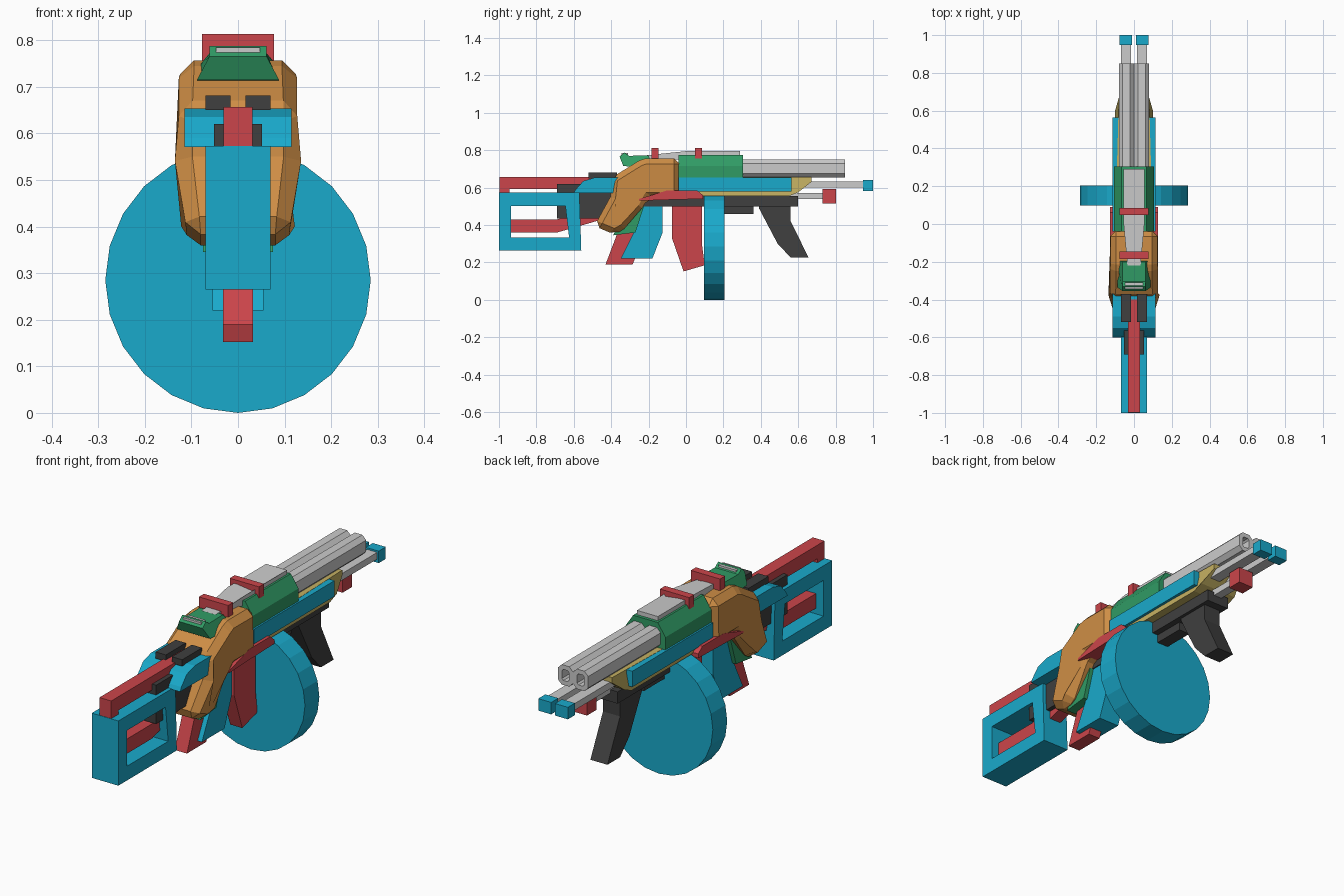
import bpy, bmesh, math
from mathutils import Vector

if "Cube" in bpy.data.objects:
    bpy.data.objects.remove(bpy.data.objects["Cube"])

COL = {'cyan': (.01, .40, .60), 'red': (.60, .06, .07), 'orange': (.62, .27, .06),
       'green': (.03, .33, .13), 'yellow': (.55, .43, .12), 'dark': (.05, .05, .05)}
MATS = {}
for k, c in COL.items():
    MATS[k] = bpy.data.materials.new(k)
    MATS[k].diffuse_color = (*c, 1)


def finish(name, bm, col=None, bevel=0):
    bmesh.ops.recalc_face_normals(bm, faces=bm.faces)
    me = bpy.data.meshes.new(name)
    bm.to_mesh(me)
    bm.free()
    ob = bpy.data.objects.new(name, me)
    bpy.context.collection.objects.link(ob)
    if col:
        me.materials.append(MATS[col])
    if bevel:
        m = ob.modifiers.new('bevel', 'BEVEL')
        m.width, m.segments, m.limit_method = bevel, 1, 'ANGLE'
    return ob


def extrude(bm, vec):
    r = bmesh.ops.extrude_face_region(bm, geom=bm.faces[:])
    bmesh.ops.translate(bm, vec=vec, verts=[v for v in r['geom'] if isinstance(v, bmesh.types.BMVert)])


def side(name, pts, half, col=None, bevel=0, cx=0, shape=None):
    """Side profile (y, z) given thickness across x; shape(y, z) scales the width."""
    bm = bmesh.new()
    bm.faces.new([bm.verts.new((-half, y, z)) for y, z in pts])
    extrude(bm, Vector((2 * half, 0, 0)))
    for v in bm.verts:
        v.co.x = v.co.x * (shape(v.co.y, v.co.z) if shape else 1) + cx
    return finish(name, bm, col, bevel)


def box(name, half, y, z, col=None, bevel=0, cx=0):
    return side(name, [(y[0], z[0]), (y[1], z[0]), (y[1], z[1]), (y[0], z[1])], half, col, bevel, cx)


def section(name, pts, y0, y1, col=None, hole=0):
    """Cross-section (x, z) run along y, with an optional bored front end."""
    bm = bmesh.new()
    bm.faces.new([bm.verts.new((x, y0, z)) for x, z in pts])
    extrude(bm, Vector((0, y1 - y0, 0)))
    bmesh.ops.recalc_face_normals(bm, faces=bm.faces)
    if hole:
        f = max(bm.faces, key=lambda f: f.calc_center_median().y)
        bmesh.ops.inset_region(bm, faces=[f], thickness=hole)
        r = bmesh.ops.extrude_face_region(bm, geom=[f])
        bmesh.ops.translate(bm, vec=(0, -.06, 0), verts=[v for v in r['geom'] if isinstance(v, bmesh.types.BMVert)])
        if f.is_valid:
            bmesh.ops.delete(bm, geom=[f], context='FACES_ONLY')
    return finish(name, bm, col)


# Drum magazine, 24 sides
bm = bmesh.new()
bm.faces.new([bm.verts.new((.285 * math.sin(i * math.pi / 12), .097, .285 - .285 * math.cos(i * math.pi / 12)))
              for i in range(24)])
extrude(bm, Vector((0, .108, 0)))
finish('drum_magazine', bm, 'cyan')

# Twin barrels, gas rods and rear lugs
for s, n in ((-1, 'left'), (1, 'right')):
    c = s * .04
    section('barrel_' + n, [(c - .04, .675), (c - .02, .655), (c + .02, .655), (c + .04, .675),
                            (c + .04, .73), (c + .02, .75), (c - .02, .75), (c - .04, .73)], .25, .85, hole=.023)
    box('front_rod_' + n, .027, (.56, .96), (.6, .632), cx=s * .043)
    box('rod_tip_' + n, .034, (.947, 1), (.583, .64), 'cyan', cx=s * .044)
    box('rear_lug_' + n, .027, (-.52, -.37), (.65, .681), 'dark', cx=s * .043)

# Receiver
section('upper_receiver', [(-.105, .65), (.105, .65), (.105, .715), (.065, .775), (-.065, .775), (-.105, .715)],
        -.04, .305, 'green')
box('side_rail', .113, (-.04, .565), (.58, .655), 'cyan')
side('handguard', [(-.04, .555), (.55, .555), (.6, .575), (.67, .63), (.67, .656), (-.04, .656)], .1, 'yellow',
     shape=lambda y, z: .8 if y > .62 else 1)
box('lower_rail', .06, (-.38, .6), (.5, .556), 'dark')
box('under_strip', .03, (.2, .36), (.46, .505), 'dark')
side('receiver_patch', [(-.25, .53), (-.1, .535), (.09, .54), (.09, .56), (.06, .585), (-.1, .585), (-.25, .54)],
     .128, 'red')

# Rear housing
side('rear_housing', [(-.49, .395), (-.405, .55), (-.395, .655), (-.25, .745), (-.215, .757), (-.035, .757),
                      (-.035, .545), (-.2, .545), (-.235, .49), (-.33, .38), (-.38, .348)], .128, 'orange', .03,
     shape=lambda y, z: .86 if z < .42 else (1 if z < .7 else .97))

# Top cover, bands and rear sight
bm = bmesh.new()
bm.faces.new([bm.verts.new((x, y, .75)) for x, y in
              ((-.035, -.22), (.035, -.22), (.055, .0), (.055, .29), (-.055, .29), (-.055, .0))])
extrude(bm, Vector((0, 0, .045)))
for v in bm.verts:
    if v.co.y < -.1 and v.co.z > .76:
        v.co.z = .772
finish('top_cover', bm)
for n, y in (('rear', -.165), ('front', .067)):
    box('band_' + n, .077, (y - .019, y + .019), (.755, .813), 'red')
side('rear_sight', [(-.335, .715), (-.355, .765), (-.33, .788), (-.305, .77), (-.2, .772), (-.19, .74), (-.22, .71)],
     .088, 'green', shape=lambda y, z: 1 if z < .745 else .7)
box('sight_slot', .047, (-.345, -.31), (.774, .784))

# Lower front rod with red tip, and foregrip
box('lower_rod', .022, (.55, .74), (.54, .572))
box('lower_rod_tip', .04, (.73, .802), (.515, .593), 'red')
side('foregrip', [(.39, .52), (.39, .49), (.49, .3), (.56, .226), (.655, .226), (.56, .42), (.56, .52)], .045, 'dark')\
    .data.vertices[0].co.z += 0

# Grips and box magazine
side('rear_grip', [(-.43, .19), (-.285, .19), (-.17, .48), (-.32, .48)], .032, 'red')
side('trigger_grip', [(-.35, .22), (-.18, .22), (-.125, .36), (-.125, .52), (-.25, .52), (-.25, .42)], .055, 'cyan')
side('grip_collar', [(-.39, .345), (-.27, .36), (-.225, .5), (-.3, .52)], .075, 'green')
side('box_magazine', [(-.075, .54), (-.075, .33), (-.013, .152), (.1, .185), (.085, .3), (.085, .54)], .032, 'red')

# Stock: open frame, cross bar, cheek bar and connectors
bm = bmesh.new()
loops = [[bm.verts.new((-.07, y, z)) for y, z in p] for p in
         (((-1, .265), (-.56, .265), (-.57, .573), (-1, .573)), ((-.935, .333), (-.625, .333), (-.645, .503), (-.935, .503)))]
for i in range(4):
    j = (i + 1) % 4
    bm.faces.new((loops[0][i], loops[0][j], loops[1][j], loops[1][i]))
extrude(bm, Vector((.14, 0, 0)))
finish('stock_frame', bm, 'cyan')
side('stock_cross_bar', [(-.96, .36), (-.69, .36), (-.43, .435), (-.43, .5), (-.69, .43), (-.96, .43)], .03, 'red')
side('cheek_bar', [(-.998, .57), (-.945, .57), (-.945, .592), (-.4, .592), (-.4, .657), (-.998, .657)], .031, 'red')
box('stock_connector', .052, (-.69, -.3), (.435, .62), 'dark')
side('stock_collar', [(-.6, .571), (-.59, .59), (-.55, .635), (-.49, .653), (-.36, .653), (-.36, .571)], .115, 'cyan')

for m in bpy.data.materials:
    if m.users and not m.is_grease_pencil:
        m.use_nodes = True
        m.node_tree.nodes["Principled BSDF"].inputs["Base Color"].default_value = m.diffuse_color
